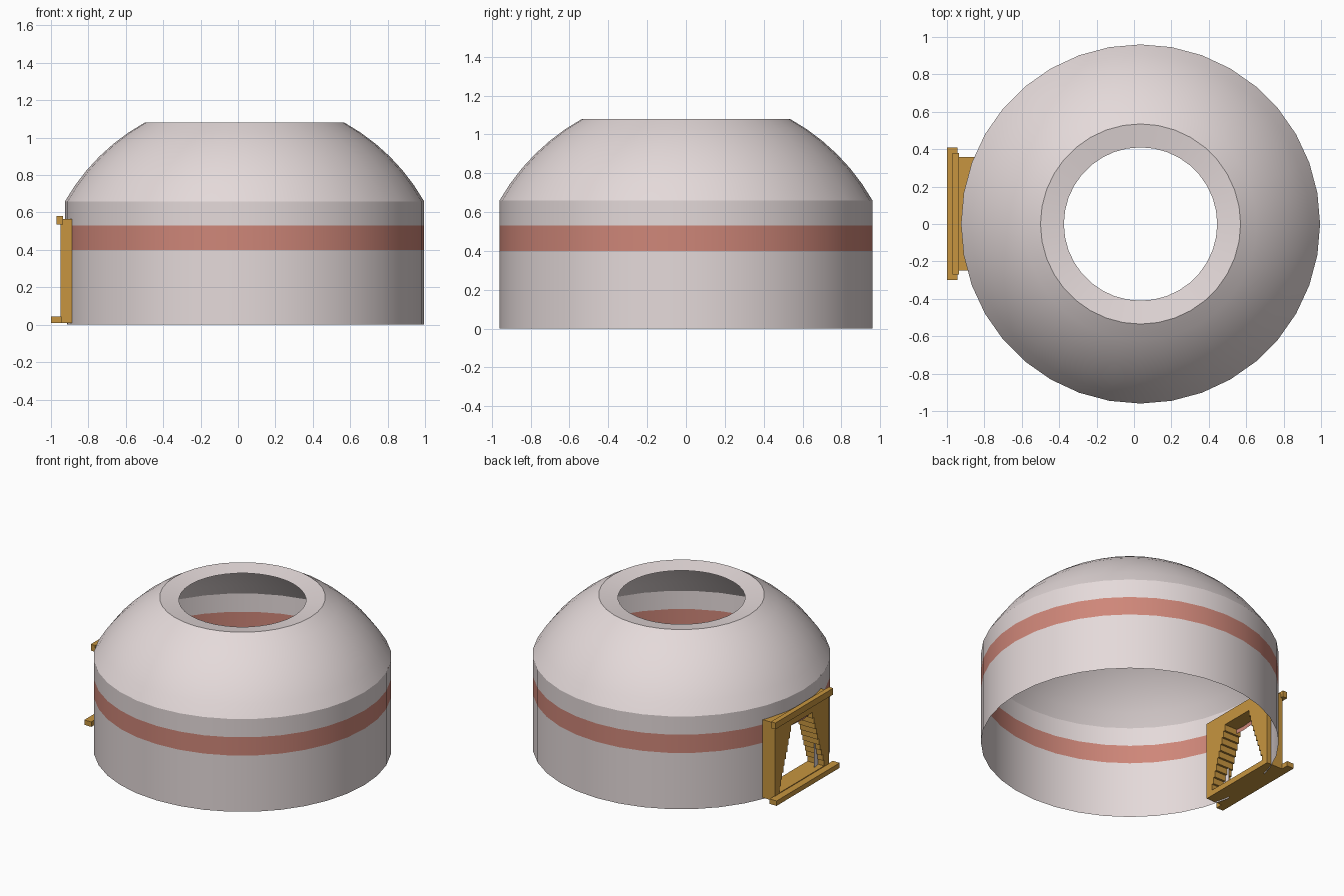
import bpy, bmesh, math
from mathutils import Vector

if "Cube" in bpy.data.objects:
    bpy.data.objects.remove(bpy.data.objects["Cube"])

CX, R, SIDES = 0.035, 0.96, 36
DOOR_Y = 0.055


def material(name, rgb):
    m = bpy.data.materials.new(name)
    m.diffuse_color = (*rgb, 1)
    m.use_nodes = True
    m.node_tree.nodes["Principled BSDF"].inputs["Base Color"].default_value = m.diffuse_color
    return m


FELT = material("felt", (0.78, 0.70, 0.70))
RED = material("red_trim", (0.62, 0.24, 0.19))
WOOD = material("wood", (0.57, 0.30, 0.05))


def finish(name, bm, mat, smooth=False):
    me = bpy.data.meshes.new(name)
    bm.to_mesh(me)
    bm.free()
    me.materials.append(mat)
    ob = bpy.data.objects.new(name, me)
    bpy.context.collection.objects.link(ob)
    if smooth:
        bpy.ops.object.select_all(action='DESELECT')
        bpy.context.view_layer.objects.active = ob
        ob.select_set(True)
        bpy.ops.object.shade_smooth_by_angle(angle=math.radians(30))
    return ob


def revolve(name, profile, mat, doorway=None):
    """Single-skin surface from (radius, z) points, with an optional doorway."""
    bm = bmesh.new()
    rings = [[bm.verts.new((CX + r * math.cos(2 * math.pi * i / SIDES),
                            r * math.sin(2 * math.pi * i / SIDES), z))
              for i in range(SIDES)] for r, z in profile]
    for a, b in zip(rings, rings[1:]):
        for i in range(SIDES):
            j = (i + 1) % SIDES
            bm.faces.new((a[i], a[j], b[j], b[i]))
    if doorway:
        y0, y1, top = doorway
        for co, no in (((0, y0, 0), (0, 1, 0)), ((0, y1, 0), (0, 1, 0)), ((0, 0, top), (0, 0, 1))):
            near = [f for f in bm.faces if f.calc_center_median().x < -0.6]
            geom = set(near) | {e for f in near for e in f.edges} | {v for f in near for v in f.verts}
            bmesh.ops.bisect_plane(bm, geom=list(geom), plane_co=co, plane_no=no)
        gone = []
        for f in bm.faces:
            c = f.calc_center_median()
            if c.x < -0.6 and y0 < c.y < y1 and c.z < top:
                gone.append(f)
        bmesh.ops.delete(bm, geom=gone, context='FACES')
    return finish(name, bm, mat, True)


def box(name, lo, hi, mat):
    bm = bmesh.new()
    bmesh.ops.create_cube(bm, size=1)
    for v in bm.verts:
        v.co = Vector([l + (c + 0.5) * (h - l) for l, h, c in zip(lo, hi, v.co)])
    return finish(name, bm, mat)


# Walls with a doorway, the red band between them
door = (DOOR_Y - 0.19, DOOR_Y + 0.19, 0.45)
revolve("lower_wall", [(R, 0), (R, 0.40)], FELT, door)
revolve("red_band", [(R, 0.40), (R, 0.53)], RED, door)
revolve("upper_wall", [(R, 0.53), (R, 0.66)], FELT)

# Domed roof: part of a sphere, then an inward-sloping smoke-hole rim
zc, rs = 0.1136, 1.1046
a0, a1 = math.asin((0.66 - zc) / rs), math.asin((1.08 - zc) / rs)
angles = [a0 + (a1 - a0) * i / 6 for i in range(7)]
revolve("roof", [(rs * math.cos(a), zc + rs * math.sin(a)) for a in angles], FELT)
revolve("smoke_hole_rim", [(0.535, 1.08), (0.41, 1.06)], FELT)

# Door frame: stacked slabs either side make the stepped, tapering opening
X0, X1, HALF = -0.95, -0.82, 0.303
SILL, HEAD, STEPS = 0.05, 0.48, 10
for side, label in ((-1, "right"), (1, "left")):
    outline = [(HALF, SILL)]
    for i in range(STEPS):
        w = 0.25 - 0.13 * i / (STEPS - 1)
        outline += [(w, SILL + (HEAD - SILL) * k / STEPS) for k in (i, i + 1)]
    outline.append((HALF, HEAD))
    bm = bmesh.new()
    f = bm.faces.new([bm.verts.new((X0, DOOR_Y + side * w, z)) for w, z in outline])
    ext = bmesh.ops.extrude_face_region(bm, geom=[f], use_keep_orig=True)
    bmesh.ops.translate(bm, vec=(X1 - X0, 0, 0),
                        verts=[v for v in ext["geom"] if isinstance(v, bmesh.types.BMVert)])
    bmesh.ops.recalc_face_normals(bm, faces=bm.faces[:])
    finish("door_jamb_" + label, bm, WOOD)

# Sill, head, lintel trim and doorstep
for name, x0, x1, half, z0, z1 in (
        ("door_sill", X0, X1, HALF, 0.01, SILL),
        ("door_head", X0, X1, HALF, HEAD, 0.565),
        ("lintel_trim", -0.97, -0.935, 0.325, 0.535, 0.58),
        ("doorstep", -1.0, -0.945, 0.355, 0.01, 0.045)):
    box(name, (x0, DOOR_Y - half, z0), (x1, DOOR_Y + half, z1), WOOD)
